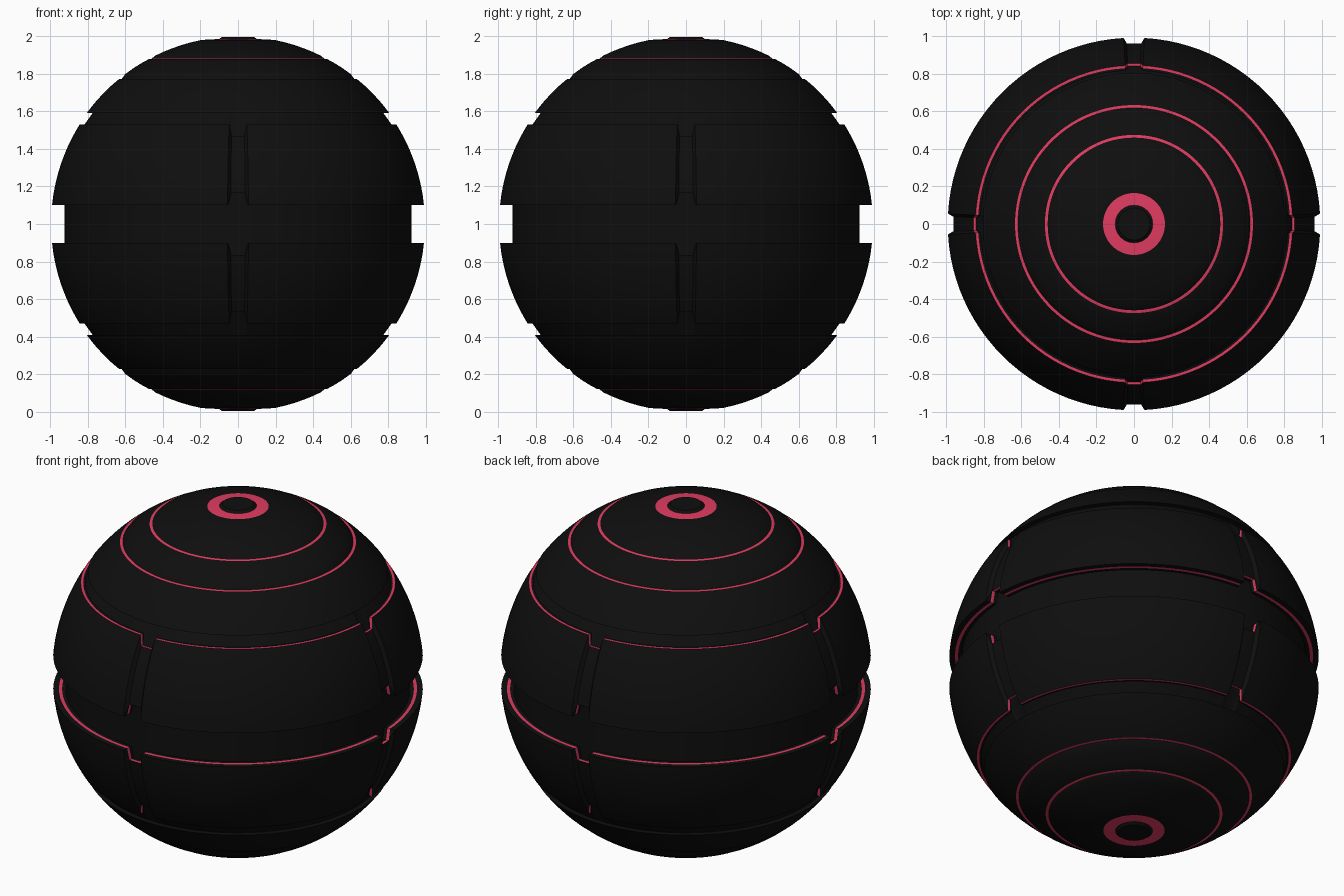
import bpy, bmesh, math

cube = bpy.data.objects.get("Cube")
if cube:
    bpy.data.objects.remove(cube)


def material(name, color):
    m = bpy.data.materials.new(name)
    m.use_nodes = True
    m.diffuse_color = color
    bsdf = m.node_tree.nodes["Principled BSDF"]
    bsdf.inputs["Base Color"].default_value = color
    bsdf.inputs["Roughness"].default_value = 0.6
    return m


BLACK, PINK = 0, 1
mats = [material("shell black", (0.0045, 0.0045, 0.0045, 1)),
        material("trim pink", (0.75, 0.045, 0.12, 1))]


def arc(z0, z1, steps, radius=1.0):
    """Profile points along a sphere, evenly spaced by latitude."""
    a0, a1 = math.asin(z0 / radius), math.asin(z1 / radius)
    angles = [a0 + (a1 - a0) * i / steps for i in range(steps + 1)]
    return [(radius * math.cos(a), radius * math.sin(a), BLACK) for a in angles]


def half_profile(notched):
    """Equator to pole as (radius, height, colour of the strip above)."""
    if notched:
        low, high, size, floor = 0.165, 0.47, 0.977, 0.843
    else:
        low, high, size, floor = 0.10, 0.53, 0.998, 0.820
    panel = arc(low, high, 10, size)
    rim = panel[-1][0]
    pts = [(0.925, low, BLACK), (0.945, low, PINK), (0.962, low, BLACK)]
    pts += panel[:-1]
    pts += [(rim, high, PINK), (rim - 0.014, high, BLACK), (floor, high, BLACK)]
    # upper groove, then the stepped shells with trim terraces
    pts += [(0.775, 0.592, BLACK)] + arc(0.592, 0.775, 6)[:-1]
    pts += [(0.634, 0.772, PINK), (0.619, 0.774, BLACK)] + arc(0.798, 0.876, 4)[:-1]
    pts += [(0.475, 0.879, PINK), (0.460, 0.881, BLACK)] + arc(0.896, 0.98, 5)
    # pole ring and button
    pts += [(0.165, 0.983, PINK), (0.10, 0.986, BLACK), (0.085, 0.998, BLACK)]
    return pts


def full_profile(notched):
    upper = half_profile(notched)
    lower = []
    for i in range(len(upper) - 1, -1, -1):
        r, z, _ = upper[i]
        lower.append((r, -z, upper[i - 1][2] if i else BLACK))
    return lower + upper


plain, notch = full_profile(False), full_profile(True)

# columns around the ball, with a sloped-side notch on each of four meridians
columns = []
for quarter in range(4):
    base = quarter * math.pi / 2
    for a in (-0.056, -0.040, 0.0, 0.040):
        columns.append((base + a, notch if abs(a) < 0.05 else plain))
    span = math.pi / 2 - 2 * 0.056
    for i in range(24):
        columns.append((base + 0.056 + span * i / 24, plain))

bm = bmesh.new()
grid = [[bm.verts.new((r * math.cos(a), r * math.sin(a), z + 1)) for r, z, _ in prof]
        for a, prof in columns]
for c, col in enumerate(grid):
    nxt = grid[(c + 1) % len(grid)]
    for i in range(len(col) - 1):
        face = bm.faces.new((col[i], nxt[i], nxt[i + 1], col[i + 1]))
        face.material_index = plain[i][2]
# pole buttons
bm.faces.new([col[-1] for col in grid])
bm.faces.new([col[0] for col in reversed(grid)])
bmesh.ops.recalc_face_normals(bm, faces=bm.faces)

mesh = bpy.data.meshes.new("paneled_ball")
bm.to_mesh(mesh)
bm.free()
for m in mats:
    mesh.materials.append(m)
ball = bpy.data.objects.new("paneled_ball", mesh)
bpy.context.collection.objects.link(ball)
bpy.ops.object.select_all(action="DESELECT")
ball.select_set(True)
bpy.context.view_layer.objects.active = ball
bpy.ops.object.shade_smooth_by_angle(angle=math.radians(25))
